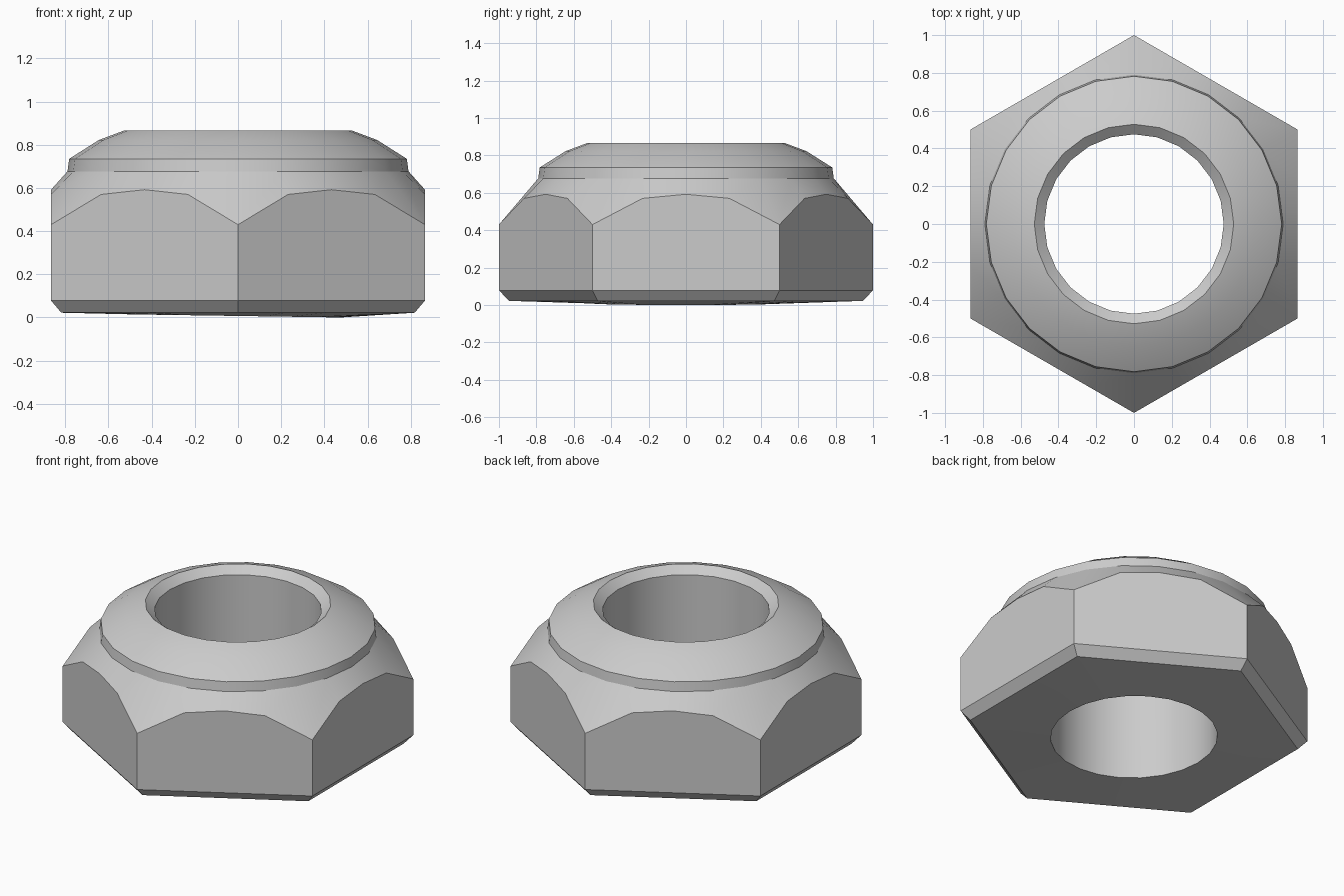
import bpy, bmesh
from math import cos, sin, radians

if "Cube" in bpy.data.objects:
    bpy.data.objects.remove(bpy.data.objects["Cube"])

SEG = 24


def hex_radius(i, size):
    # distance to a hexagon outline of given corner radius, corners at 30 + 60k degrees
    off = (i * 15 + 30) % 60 - 30
    return size * cos(radians(30)) / cos(radians(off))


def ring(bm, radius, height):
    verts = []
    for i in range(SEG):
        a = radians(i * 15)
        r = radius(i) if callable(radius) else radius
        x, y = r * cos(a), r * sin(a)
        z = height(i, x) if callable(height) else height
        verts.append(bm.verts.new((x, y, z)))
    return verts


# scalloped top edge of the hex flats: middle, quarter, corner, quarter
SCALLOP = (0.592, 0.57, 0.43, 0.57)

bm = bmesh.new()
rings = [
    # slightly uneven bearing face around the bore
    ring(bm, 0.475, lambda i, x: 0.007 * (1 - x / 0.475)),
    # hex body with bottom chamfer
    ring(bm, lambda i: hex_radius(i, 0.945), 0.022),
    ring(bm, lambda i: hex_radius(i, 1.0), 0.078),
    ring(bm, lambda i: hex_radius(i, 1.0), lambda i, x: SCALLOP[i % 4]),
    # collar and domed top
    ring(bm, 0.79, 0.677),
    ring(bm, 0.782, 0.735),
    ring(bm, 0.645, 0.822),
    ring(bm, 0.528, 0.866),
    # chamfer into the bore
    ring(bm, 0.475, 0.822),
]
for low, high in zip(rings, rings[1:] + rings[:1]):
    for i in range(SEG):
        j = (i + 1) % SEG
        bm.faces.new((low[i], low[j], high[j], high[i]))
bmesh.ops.recalc_face_normals(bm, faces=bm.faces)

mesh = bpy.data.meshes.new("lock_nut")
bm.to_mesh(mesh)
bm.free()
nut = bpy.data.objects.new("lock_nut", mesh)
bpy.context.collection.objects.link(nut)
bpy.context.view_layer.objects.active = nut
nut.select_set(True)
bpy.ops.object.shade_smooth_by_angle(angle=radians(30))
